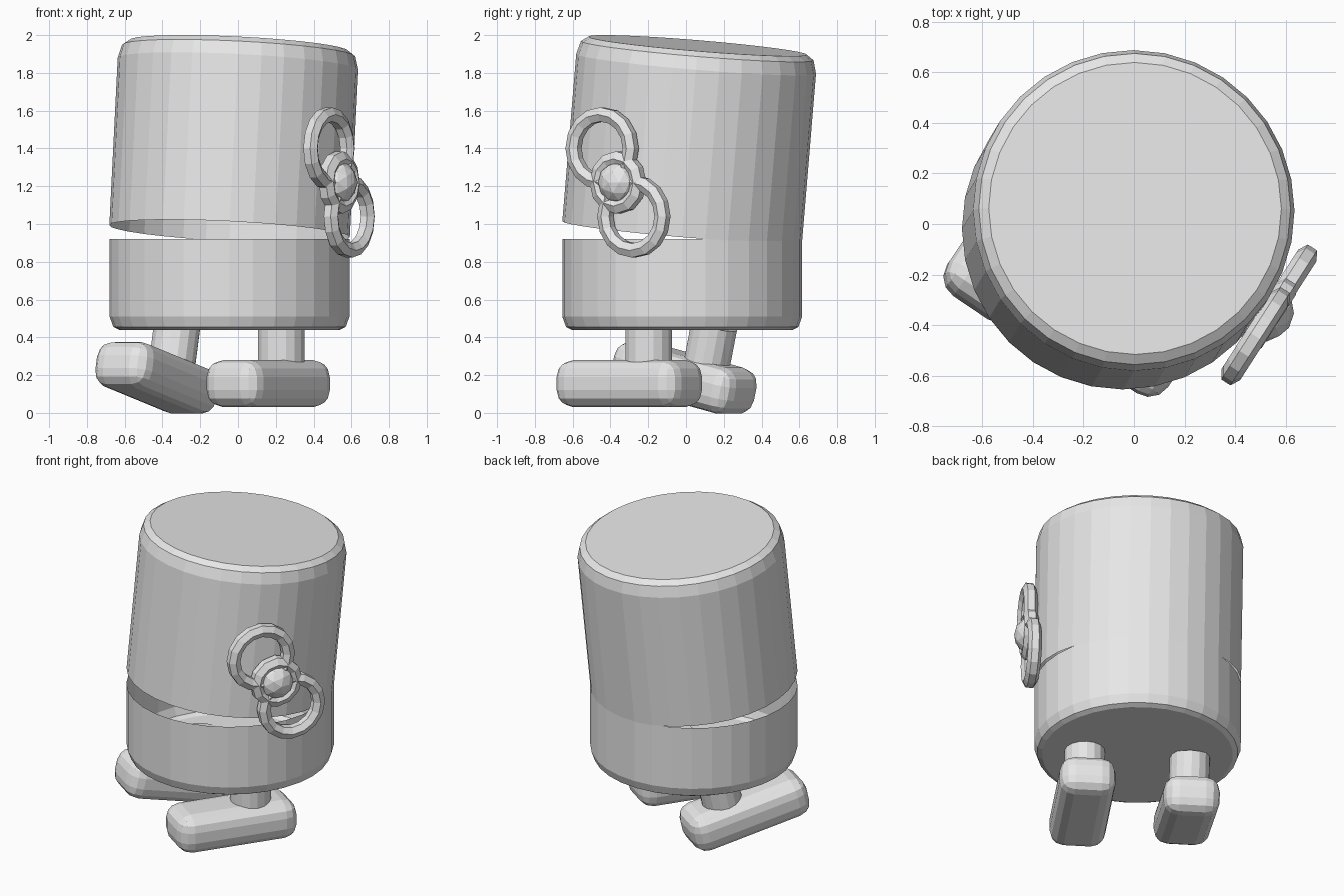
import bpy, bmesh, math
from mathutils import Vector, Matrix, Euler

cube = bpy.data.objects.get("Cube")
if cube:
    bpy.data.objects.remove(cube, do_unlink=True)

grey = bpy.data.materials.new("plain grey")
grey.use_nodes = True
grey.diffuse_color = (0.8, 0.8, 0.8, 1)
grey.node_tree.nodes["Principled BSDF"].inputs["Base Color"].default_value = (0.8, 0.8, 0.8, 1)


def add_object(name, bm, matrix):
    mesh = bpy.data.meshes.new(name)
    bm.to_mesh(mesh)
    bm.free()
    mesh.materials.append(grey)
    obj = bpy.data.objects.new(name, mesh)
    obj.matrix_world = matrix
    bpy.context.collection.objects.link(obj)
    return obj


def shell(name, profile, matrix, sides=32):
    """Turned open shell: the first profile point is capped, the last stays open."""
    bm = bmesh.new()
    rings = []
    for r, z in profile:
        rings.append([bm.verts.new((r * math.cos(a), r * math.sin(a), z))
                      for a in (2 * math.pi * i / sides for i in range(sides))])
    bm.faces.new(rings[0])
    for low, high in zip(rings, rings[1:]):
        for i in range(sides):
            j = (i + 1) % sides
            bm.faces.new((low[i], low[j], high[j], high[i]))
    bmesh.ops.recalc_face_normals(bm, faces=bm.faces)
    return add_object(name, bm, matrix)


def ring(name, major, minor, matrix, around=16, section=6):
    """Low-poly torus lying in its local XY plane."""
    bm = bmesh.new()
    loops = []
    for i in range(around):
        a = 2 * math.pi * i / around
        loop = []
        for k in range(section):
            b = 2 * math.pi * (k + 0.5) / section
            r = major + minor * math.cos(b)
            loop.append(bm.verts.new((r * math.cos(a), r * math.sin(a), minor * math.sin(b))))
        loops.append(loop)
    for i in range(around):
        p, q = loops[i], loops[(i + 1) % around]
        for k in range(section):
            m = (k + 1) % section
            bm.faces.new((p[k], q[k], q[m], p[m]))
    bmesh.ops.recalc_face_normals(bm, faces=bm.faces)
    return add_object(name, bm, matrix)


def leg_and_foot(side, centre, pitch):
    """Rounded block foot with a post rising near the heel."""
    turn = Euler((math.radians(pitch), 0, math.radians(-34))).to_matrix().to_4x4()
    frame = Matrix.Translation(centre) @ turn
    bm = bmesh.new()
    bmesh.ops.create_cube(bm, size=1)
    bmesh.ops.scale(bm, vec=(0.345, 0.78, 0.25), verts=bm.verts)
    bmesh.ops.bevel(bm, geom=bm.edges[:], offset=0.09, segments=3,
                    profile=0.5, affect='EDGES')
    add_object(side + "_foot", bm, frame)
    bm = bmesh.new()
    bmesh.ops.create_cone(bm, cap_ends=True, segments=16, radius1=0.125, radius2=0.125, depth=0.3)
    add_object(side + "_leg", bm, frame @ Matrix.Translation((0, 0.125, 0.16)))


# Body: open lower tub and tilted upper lid
middle = Vector((-0.045, -0.02, 0))
shell("lower_body", [(0.585, 0.44), (0.615, 0.455), (0.635, 0.51), (0.635, 0.92)],
      Matrix.Translation(middle))
tilt = Vector((0, 0, 1)).rotation_difference(Vector((0.05, 0.083, 1)))
shell("upper_body", [(0.58, 0.987), (0.618, 0.96), (0.637, 0.89), (0.637, 0)],
      Matrix.Translation(middle + Vector((0, 0, 0.962))) @ tilt.to_matrix().to_4x4())

# Legs: one flat on the ground, one stepping with the toe raised
leg_and_foot("left", (0.16, -0.30, 0.155), 0)
leg_and_foot("right", (-0.43, -0.01, 0.185), -13)

# Winding key: two loops and a hub ring in one upright plane, with a round boss
along = Vector((0.54, 0.84, 0)).normalized()
up = Vector((0, 0, 1))
out = along.cross(up)
frame = Matrix((along, up, out)).transposed().to_4x4()
frame.translation = (0.535, -0.36, 1.22)
for name, s in (("upper_key_loop", -1), ("lower_key_loop", 1)):
    ring(name, 0.18, 0.043, frame @ Matrix.Translation((0.1 * s, -0.18 * s, 0)))
ring("key_hub_ring", 0.125, 0.046, frame, around=12)
bm = bmesh.new()
bmesh.ops.create_icosphere(bm, subdivisions=2, radius=0.11)
add_object("key_boss", bm, frame @ Matrix.Diagonal((1, 1, 0.85, 1)))
